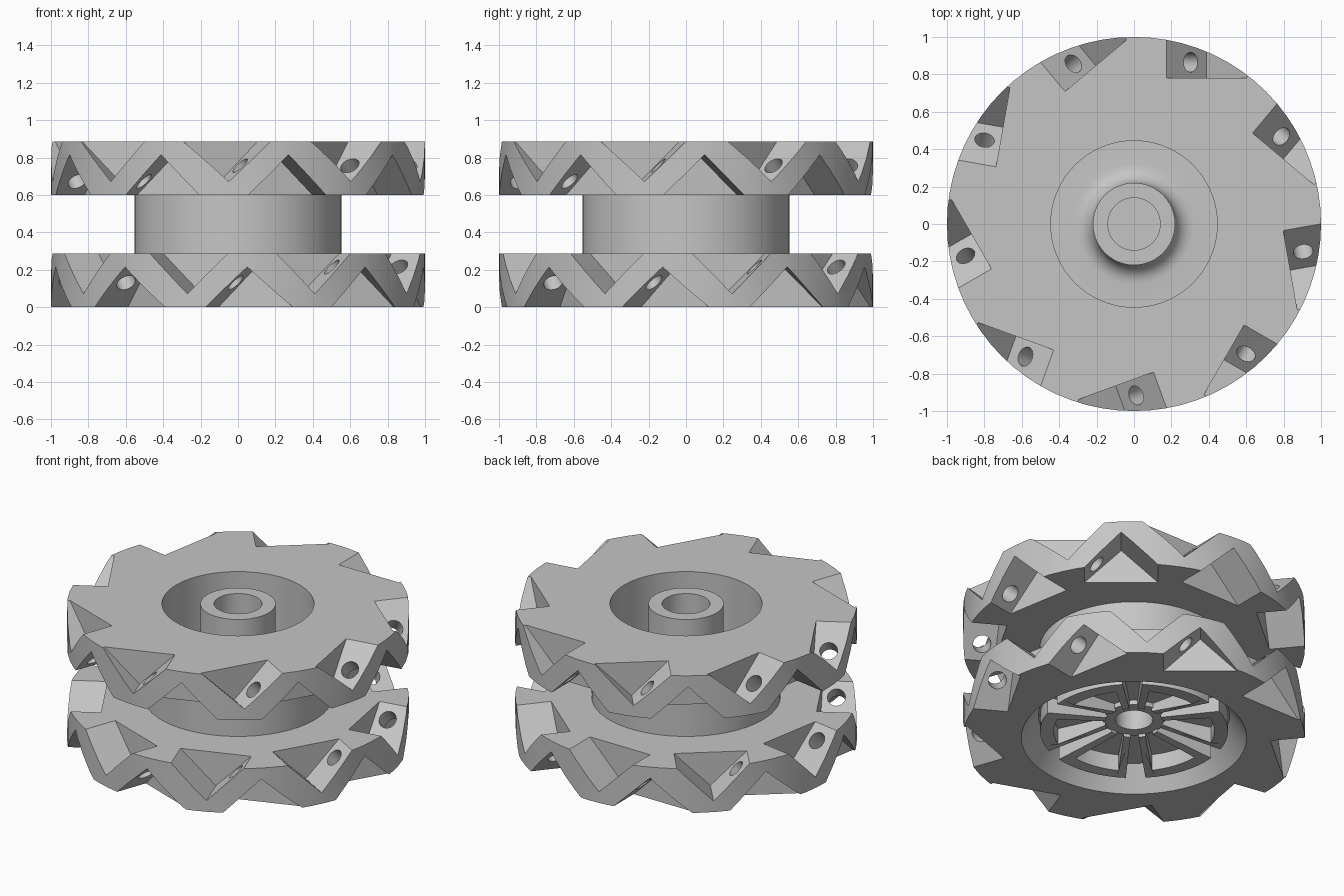
import bpy, bmesh, math
from mathutils import Matrix, Vector

if "Cube" in bpy.data.objects:
    bpy.data.objects.remove(bpy.data.objects["Cube"], do_unlink=True)

COUNT = 9          # roller pockets per disc face
LOW, HIGH, TOP = 0.286, 0.6, 0.886

grey = bpy.data.materials.new("machined_grey")
grey.use_nodes = True
grey.diffuse_color = (0.56, 0.56, 0.56, 1)
grey.node_tree.nodes["Principled BSDF"].inputs["Base Color"].default_value = grey.diffuse_color


def make_object(name, bm):
    bmesh.ops.recalc_face_normals(bm, faces=bm.faces)
    mesh = bpy.data.meshes.new(name)
    bm.to_mesh(mesh)
    bm.free()
    mesh.materials.append(grey)
    obj = bpy.data.objects.new(name, mesh)
    bpy.context.collection.objects.link(obj)
    return obj


def prism(bm, points, offset, matrix):
    """Extrude a flat polygon along offset and place it."""
    base = bm.faces.new([bm.verts.new(p) for p in points])
    ext = bmesh.ops.extrude_face_region(bm, geom=[base])["geom"]
    new = [v for v in ext if isinstance(v, bmesh.types.BMVert)]
    bmesh.ops.translate(bm, verts=new, vec=offset)
    bmesh.ops.transform(bm, matrix=matrix, verts=list(base.verts) + new)


def turn(degrees, axis="Z"):
    return Matrix.Rotation(math.radians(degrees), 4, axis)


def lathe(name, profile, steps=72):
    bm = bmesh.new()
    verts = [bm.verts.new((r, 0, z)) for r, z in profile]
    edges = [bm.edges.new(pair) for pair in zip(verts, verts[1:])]
    bmesh.ops.spin(bm, geom=verts + edges, cent=(0, 0, 0), axis=(0, 0, 1),
                   angle=math.tau, steps=steps)
    bmesh.ops.remove_doubles(bm, verts=bm.verts, dist=0.0005)
    return make_object(name, bm)


# Turned body: two discs, a hub, a deep top recess and a flared lower recess
fillet = [(0.32 - 0.1 * math.sin(a), 0.5 - 0.1 * math.cos(a))
          for a in (math.radians(15 * i) for i in range(7))]
body = lathe("wheel_body", [
    (0, 0.3), (0.11, 0.3), (0.11, 0.12), (0.18, 0.12), (0.18, 0.15), (0.56, 0.15),
    (0.66, 0), (1, 0), (1, LOW), (0.553, LOW), (0.553, HIGH), (1, HIGH), (1, TOP),
    (0.445, TOP), (0.445, 0.4)] + fillet + [
    (0.22, TOP), (0.14, TOP), (0.14, 0.45), (0, 0.45)])


def placements(z, flipped):
    """Pocket frames around one disc; flipped ones belong to the lower disc."""
    flip = turn(180, "Y") if flipped else Matrix.Identity(4)
    for k in range(COUNT):
        yield Matrix.Translation((0, 0, z)) @ turn(360 / COUNT * k) @ flip @ turn(20)


def cut(bm):
    cutter = make_object("cutter", bm)
    cutter.hide_render = True
    mod = body.modifiers.new("cut", "BOOLEAN")
    mod.operation = "DIFFERENCE"
    mod.solver = "EXACT"
    mod.object = cutter
    bpy.context.view_layer.objects.active = body
    bpy.ops.object.modifier_apply(modifier=mod.name)
    bpy.data.objects.remove(cutter, do_unlink=True)


# Each disc: V pockets on the outer face, inverted ones on the inner face,
# and axle holes drilled square through the sloped wall between them
THICK, DEPTH, WALL, OVER = LOW, 0.215, 0.78, 0.03
OUTER, INNER = -0.388, -0.075
half = DEPTH + OVER
vees = [
    [(OUTER, -WALL, -DEPTH), (OUTER + half, -WALL, OVER), (OUTER - half, -WALL, OVER)],
    [(INNER, -WALL, DEPTH - THICK), (INNER + half, -WALL, -THICK - OVER),
     (INNER - half, -WALL, -THICK - OVER)]]
down = 0.13
centre = Vector((OUTER + DEPTH - down, -0.865, -down)) + Vector((1, 0, -1)) * 0.04
for face in ((TOP, False), (0, True)):
    for vee in vees:
        bm = bmesh.new()
        for m in placements(*face):
            prism(bm, vee, Vector((0, -0.5, 0)), m)
        cut(bm)
    bm = bmesh.new()
    for m in placements(*face):
        bmesh.ops.create_cone(bm, cap_ends=True, segments=24, radius1=0.053,
                              radius2=0.053, depth=0.26,
                              matrix=m @ Matrix.Translation(centre) @ turn(135, "Y"))
    cut(bm)


# Ribbed frames under the web, dished toward the hub
def polar(r, degrees, z):
    a = math.radians(degrees)
    return (r * math.cos(a), r * math.sin(a), z)


bm = bmesh.new()
RIM, CORE = 0.045, 0.1
outline = [polar(0.55, a, RIM) for a in range(-24, 25, 6)]
outline += [polar(0.17, 22, CORE), polar(0.17, 8, CORE)]
outline += [polar(0.47, a, RIM) for a in range(18, -19, -6)]
outline += [polar(0.17, -8, CORE), polar(0.17, -22, CORE)]
for k in range(6):
    prism(bm, outline, Vector((0, 0, 0.12)), turn(60 * k + 19))
ribs = make_object("web_ribs", bm)

# Smooth shading with crisp edges
for obj in (body, ribs):
    bpy.ops.object.select_all(action="DESELECT")
    obj.select_set(True)
    bpy.context.view_layer.objects.active = obj
    bpy.ops.object.shade_smooth_by_angle(angle=math.radians(25))
